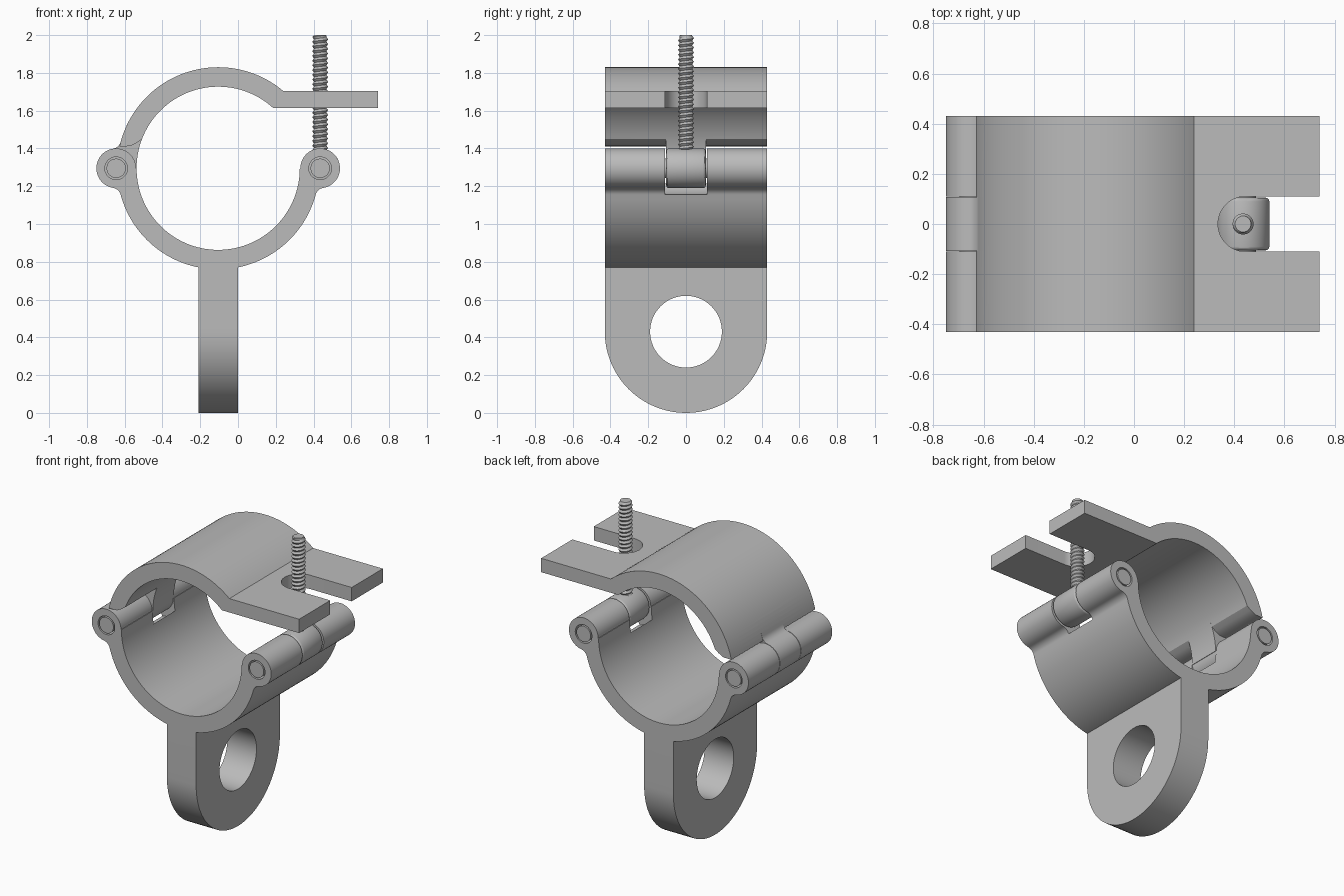
import bpy, bmesh
from math import sin, cos, pi, radians, sqrt, atan2, degrees
from mathutils import Vector

if "Cube" in bpy.data.objects:
    bpy.data.objects.remove(bpy.data.objects["Cube"])

CX, CZ = -0.105, 1.295          # bore centre
R_IN, R_OUT = 0.432, 0.535      # band radii
EAR, EAR_R, FILLET = 0.54, 0.105, 0.05
HALF = 0.43                     # half width of the clamp

steel = bpy.data.materials.new("grey_steel")
steel.use_nodes = True
steel.diffuse_color = (0.5, 0.5, 0.5, 1)
steel.node_tree.nodes["Principled BSDF"].inputs["Base Color"].default_value = steel.diffuse_color


def add_object(name, bm):
    bmesh.ops.recalc_face_normals(bm, faces=bm.faces)
    mesh = bpy.data.meshes.new(name)
    bm.to_mesh(mesh)
    bm.free()
    mesh.materials.append(steel)
    obj = bpy.data.objects.new(name, mesh)
    bpy.context.collection.objects.link(obj)
    return obj


def select(obj):
    bpy.ops.object.select_all(action='DESELECT')
    obj.select_set(True)
    bpy.context.view_layer.objects.active = obj


def smooth(obj):
    select(obj)
    bpy.ops.object.shade_smooth_by_angle(angle=radians(30))


def prism(name, points, low, high, axis="Y"):
    """Extrude a closed outline along y (points are x, z) or x (points are y, z)."""
    bm = bmesh.new()
    place = (lambda u, v: (u, low, v)) if axis == "Y" else (lambda u, v: (low, u, v))
    face = bm.faces.new([bm.verts.new(place(u, v)) for u, v in points])
    out = bmesh.ops.extrude_face_region(bm, geom=[face])
    shift = Vector((0, high - low, 0)) if axis == "Y" else Vector((high - low, 0, 0))
    bmesh.ops.translate(bm, vec=shift,
                        verts=[g for g in out["geom"] if isinstance(g, bmesh.types.BMVert)])
    return add_object(name, bm)


def arc(cx, cz, r, start, end, steps):
    angles = [radians(start + (end - start) * i / steps) for i in range(steps + 1)]
    return [(cx + r * cos(a), cz + r * sin(a)) for a in angles]


def disc(cx, cz, r, steps=48):
    return arc(cx, cz, r, 0, 360, steps)[:-1]


def combine(obj, tool, operation):
    mod = obj.modifiers.new("combine", 'BOOLEAN')
    mod.operation, mod.object, mod.solver = operation, tool, 'EXACT'
    select(obj)
    bpy.ops.object.modifier_apply(modifier=mod.name)
    bpy.data.objects.remove(tool)


def arm(sweep):
    """Band section ending in a hinge barrel at +x, relative to the bore centre."""
    a, b = R_OUT + FILLET, EAR_R + FILLET
    fx = (a * a - b * b + EAR * EAR) / (2 * EAR)
    fz = -sqrt(a * a - fx * fx)
    on_ear = degrees(atan2(fz, fx - EAR))
    on_band = degrees(atan2(fz, fx))
    steps = max(6, int(sweep / 3))
    return (arc(0, 0, R_IN, -sweep, 0, steps)
            + arc(EAR, 0, EAR_R, 180, on_ear, 36)
            + arc(fx, fz, FILLET, on_ear + 180, on_band + 180, 8)[1:]
            + arc(0, 0, R_OUT, on_band, -sweep, steps)[1:])


# Lower clamp half: mirrored arms with the hanging lug joined on
right = arm(90)
left = [(-x, z) for x, z in reversed(right)]
outline = [(CX + x, CZ + z) for x, z in right[:-1] + left[:-1]]
lower_clamp = prism("lower_clamp", outline, -HALF, HALF)

lug_outline = [(HALF, 0.84), (-HALF, 0.84)] + arc(0, HALF, HALF, 180, 360, 48)
hanging_lug = prism("hanging_lug", lug_outline, CX - 0.105, CX + 0.105, "X")
combine(hanging_lug, prism("eye_cutter", disc(0, HALF, 0.19, 64), -1, 1, "X"), 'DIFFERENCE')
combine(lower_clamp, hanging_lug, 'UNION')

# Pin holes, central notches and hinge pins on both sides
for side, name in ((-1, "left"), (1, "right")):
    x = CX + side * EAR
    combine(lower_clamp, prism("notch_cutter", disc(x, CZ, 0.142), -0.11, 0.11), 'DIFFERENCE')
    combine(lower_clamp, prism("hole_cutter", disc(x, CZ, 0.06), -1, 1), 'DIFFERENCE')
    pin_name = "bolt_pin" if side > 0 else "hinge_pin"
    smooth(prism(pin_name, disc(x, CZ, 0.051), -HALF, HALF))
smooth(lower_clamp)

# Upper clamp half: arched band running into a flat slotted tab
outline = (arc(CX, CZ, R_IN, 47.8, 159, 40)
           + [(-0.535, 1.43), (-0.57, 1.412)]
           + arc(CX, CZ, R_OUT, 167.5, 50, 44)
           + [(0.74, 1.705), (0.74, 1.615)])
upper_clamp = prism("upper_clamp", outline, -HALF, HALF)
bm = bmesh.new()
slot = [(0.9, -0.11), (0.9, 0.11)] + arc(0.445, 0, 0.11, 90, 270, 24)
face = bm.faces.new([bm.verts.new((x, y, 1.5)) for x, y in slot])
out = bmesh.ops.extrude_face_region(bm, geom=[face])
bmesh.ops.translate(bm, vec=(0, 0, 0.3),
                    verts=[g for g in out["geom"] if isinstance(g, bmesh.types.BMVert)])
combine(upper_clamp, add_object("slot_cutter", bm), 'DIFFERENCE')

# Hinge knuckle of the upper half, sitting in the notch
knuckle = prism("hinge_knuckle", [(CX - x, CZ - z) for x, z in arm(26)], -0.107, 0.107)
combine(upper_clamp, knuckle, 'UNION')
smooth(upper_clamp)

# Swing bolt eye with rounded rims
bolt_x = CX + EAR
bolt_eye = prism("bolt_eye", disc(bolt_x, CZ, EAR_R), -0.105, 0.105)
bevel = bolt_eye.modifiers.new("rounded_rim", 'BEVEL')
bevel.width, bevel.segments, bevel.limit_method = 0.015, 3, 'ANGLE'
bevel.angle_limit = radians(40)
select(bolt_eye)
bpy.ops.object.modifier_apply(modifier=bevel.name)
smooth(bolt_eye)

# Threaded rod: helical ridge, alternating crest and root rows
PITCH, SIDES, TOP, BASE = 0.025, 24, 2.0, 1.34
bm = bmesh.new()
rows = []
for k in range(int((TOP - BASE) / PITCH * 2) + 4):
    row = []
    for i in range(SIDES + 1):
        z = min(BASE + PITCH * (k / 2 + i / SIDES), TOP)
        r = 0.042 if k % 2 else 0.033
        r = min(r, 0.032 + (TOP - z))
        a = 2 * pi * i / SIDES
        row.append(bm.verts.new((bolt_x + r * cos(a), r * sin(a), z)))
    rows.append(row)
for low, high in zip(rows, rows[1:]):
    for i in range(SIDES):
        bm.faces.new((low[i], low[i + 1], high[i + 1], high[i]))
bmesh.ops.remove_doubles(bm, verts=bm.verts, dist=0.0002)
bmesh.ops.holes_fill(bm, edges=[e for e in bm.edges if e.is_boundary], sides=0)
smooth(add_object("threaded_rod", bm))
